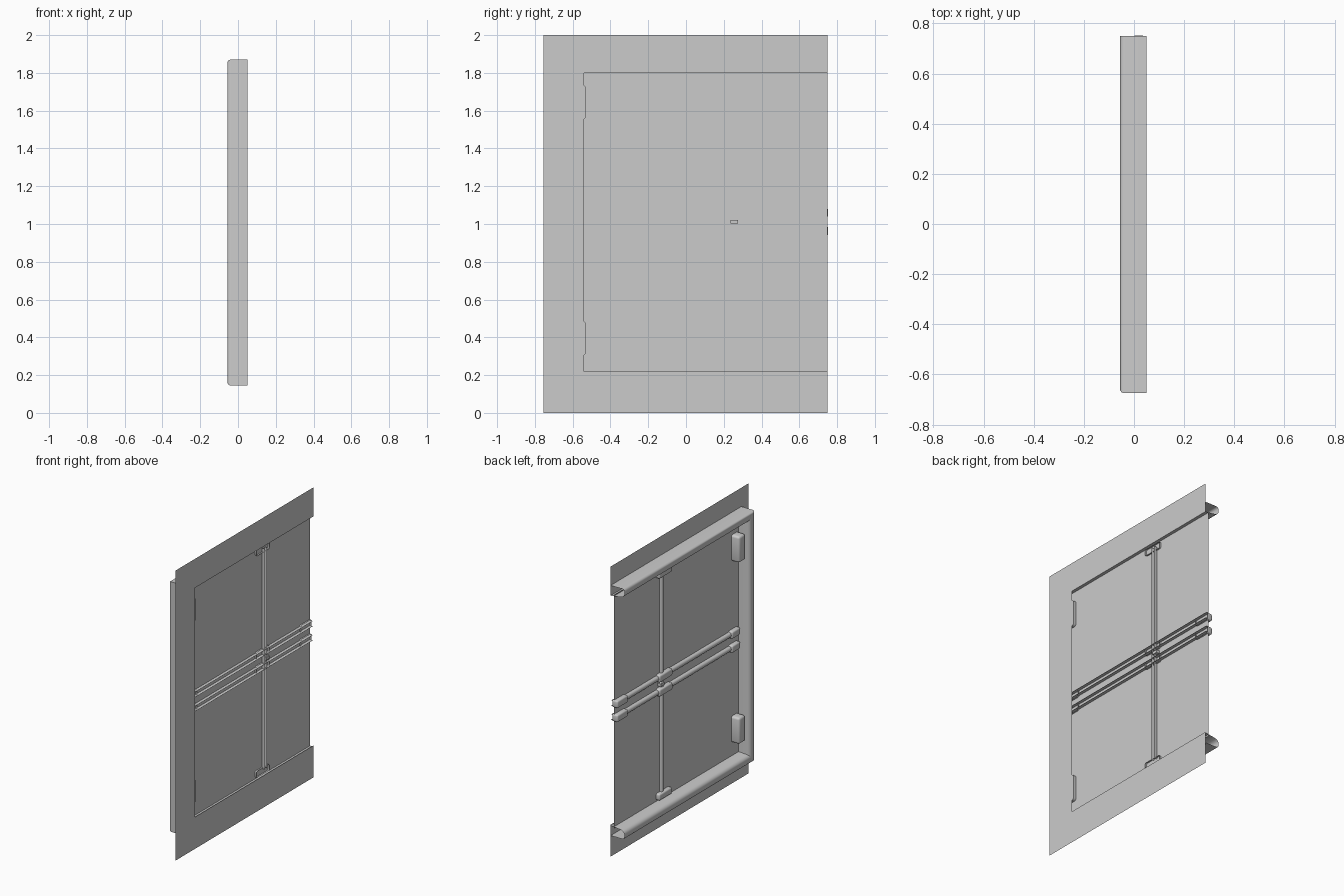
import bpy, bmesh, math
from mathutils import Vector

if "Cube" in bpy.data.objects:
    bpy.data.objects.remove(bpy.data.objects["Cube"])


def finish(bm, name, smooth=True):
    me = bpy.data.meshes.new(name)
    bmesh.ops.recalc_face_normals(bm, faces=bm.faces)
    bm.to_mesh(me)
    bm.free()
    ob = bpy.data.objects.new(name, me)
    bpy.context.collection.objects.link(ob)
    if smooth:
        bpy.ops.object.select_all(action='DESELECT')
        ob.select_set(True)
        bpy.context.view_layer.objects.active = ob
        bpy.ops.object.shade_smooth_by_angle(angle=math.radians(40))
    return ob


def loft(name, rings):
    """Skin open profile rings into one strip surface."""
    bm = bmesh.new()
    rows = [[bm.verts.new(p) for p in r] for r in rings]
    for a, b in zip(rows, rows[1:]):
        for i in range(len(a) - 1):
            bm.faces.new((a[i], a[i + 1], b[i + 1], b[i]))
    return finish(bm, name)


def sheet(name, x, outline):
    bm = bmesh.new()
    bm.faces.new([bm.verts.new((x, y, z)) for y, z in outline])
    return finish(bm, name, False)


def box(name, x, y, z, bevel=0.0, open_front=False):
    """Box from (min, max) ranges, optionally rounded or open towards +x."""
    bm = bmesh.new()
    bmesh.ops.create_cube(bm, size=1)
    for v in bm.verts:
        v.co = Vector([r[0] if c < 0 else r[1] for c, r in zip(v.co, (x, y, z))])
    if bevel:
        back = [e for e in bm.edges if any(v.co.x < x[0] + 1e-6 for v in e.verts)]
        bmesh.ops.bevel(bm, geom=back, offset=bevel, segments=3, profile=0.5, affect='EDGES')
    if open_front:
        front = [f for f in bm.faces if all(v.co.x > x[1] - 1e-6 for v in f.verts)]
        bmesh.ops.delete(bm, geom=front, context='FACES')
    return finish(bm, name)


END = 0.75          # open end of the half frame
SIDE = -0.605       # inner line of the side rail
LOW, HIGH = 0.215, 1.80

# Flat surround plate and recessed panel
sheet("surround_plate", 0.05, [(END, 0), (-0.755, 0), (-0.755, 2), (END, 2),
                               (END, HIGH), (-0.54, HIGH), (-0.54, 0.22), (END, 0.22)])
sheet("panel", 0.025, [(-0.62, 0.2), (END, 0.2), (END, 1.81), (-0.62, 1.81)])

# Mitred C-shaped rail behind the plate: (outward offset, x)
profile = [(0, 0.05), (0.006, 0), (0.012, -0.035), (0.02, -0.048), (0.032, -0.055),
           (0.058, -0.055), (0.067, -0.049), (0.07, -0.04), (0.07, 0.05)]
corners = [(END, HIGH, 0, 1), (SIDE, HIGH, -1, 1), (SIDE, LOW, -1, -1), (END, LOW, 0, -1)]
loft("frame_rail", [[(x, y + dy * d, z + dz * d) for d, x in profile]
                    for y, z, dy, dz in corners])


# Half-round glazing bars, open on the front
def u_profile(r):
    arc = [math.radians(90 + 180 * i / 8) for i in range(9)]
    pts = [(0.022 + r * math.cos(a), r * math.sin(a)) for a in arc]
    return [(0.047, r)] + pts + [(0.047, -r)]


for label, zc in (("lower", 0.963), ("upper", 1.06)):
    loft(label + "_crossbar", [[(x, y, zc + h) for x, h in u_profile(0.018)]
                               for y in (-0.58, END)])
    # Sleeves at both ends and in the middle
    for part, y in (("side", (-0.59, -0.50)), ("centre", (0.15, 0.29)), ("end", (0.635, 0.752))):
        box(f"{label}_{part}_sleeve", (-0.005, 0.036), y, (zc - 0.025, zc + 0.025), 0.01, True)

loft("upright_bar", [[(x, 0.238 + h, z) for x, h in u_profile(0.013)] for z in (0.255, 1.775)])

# Feet of the upright bar and the small latch
for label, z in (("lower", (0.22, 0.265)), ("upper", (1.75, 1.795))):
    box(label + "_foot", (-0.002, 0.036), (0.15, 0.29), z, 0.01, True)
box("latch", (0.0, 0.048), (0.235, 0.275), (1.002, 1.022))

# Rounded hinge pads on the side rail
for label, zc in (("lower", 0.395), ("upper", 1.645)):
    box(label + "_hinge_pad", (-0.035, 0.045), (-0.60, -0.53), (zc - 0.09, zc + 0.09), 0.015)
